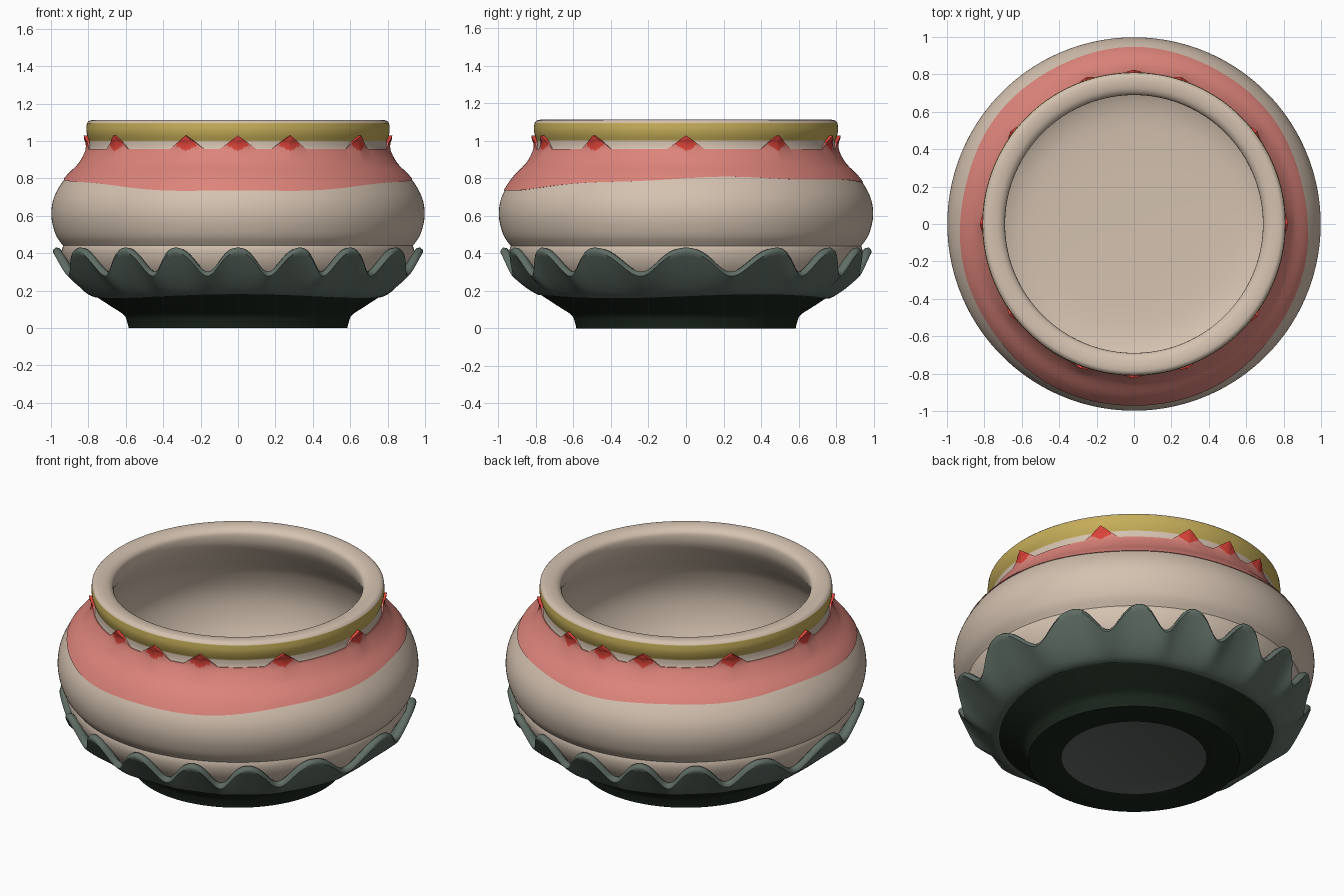
import bpy, bmesh, math

if "Cube" in bpy.data.objects:
    bpy.data.objects.remove(bpy.data.objects["Cube"])

N = 720  # columns around


def material(name, rgb):
    m = bpy.data.materials.new(name)
    m.diffuse_color = (*rgb, 1)
    m.use_nodes = True
    m.node_tree.nodes["Principled BSDF"].inputs["Base Color"].default_value = m.diffuse_color
    return m


CREAM = material("cream", (0.66, 0.54, 0.435))
PINK = material("pink", (0.72, 0.23, 0.195))
RED = material("red", (0.70, 0.055, 0.04))
YELLOW = material("mustard", (0.56, 0.42, 0.10))
SAGE = material("sage_green", (0.115, 0.155, 0.13))
DARK = material("dark_green", (0.010, 0.018, 0.011))
GREY = material("grey", (0.12, 0.135, 0.125))


def smooth(pts, n=5):
    """Catmull-Rom through (r, z) points."""
    out = []
    p = [pts[0]] + list(pts) + [pts[-1]]
    for i in range(1, len(p) - 2):
        for k in range(n):
            t = k / n
            out.append(tuple(0.5 * (2 * b + (c - a) * t + (2 * a - 5 * b + 4 * c - d) * t * t
                                    + (3 * b - a - 3 * c + d) * t ** 3)
                             for a, b, c, d in zip(p[i - 1], p[i], p[i + 1], p[i + 2])))
    return out + [pts[-1]]


def ring_surface(name, rows, ring, mats, rule, cols=N):
    """Rings of (r, z) = ring(row, angle in degrees); rule gives a face's material index."""
    bm = bmesh.new()
    grid = []
    for i in range(rows):
        line = []
        for j in range(cols):
            deg = 360 * j / cols
            r, z = ring(i, deg)
            a = math.radians(deg)
            line.append(bm.verts.new((r * math.cos(a), r * math.sin(a), z)))
        grid.append(line)
    for i in range(rows - 1):
        for j in range(cols):
            k = (j + 1) % cols
            f = bm.faces.new((grid[i][j], grid[i][k], grid[i + 1][k], grid[i + 1][j]))
            f.material_index = rule(i, 360 * (j + 0.5) / cols, f.calc_center_median().z)
    bmesh.ops.remove_doubles(bm, verts=bm.verts, dist=1e-5)
    me = bpy.data.meshes.new(name)
    bm.to_mesh(me)
    bm.free()
    ob = bpy.data.objects.new(name, me)
    bpy.context.collection.objects.link(ob)
    for m in mats:
        me.materials.append(m)
    bpy.ops.object.select_all(action='DESELECT')
    ob.select_set(True)
    bpy.context.view_layer.objects.active = ob
    bpy.ops.object.shade_smooth_by_angle(angle=math.radians(50))
    return ob


# Bowl: base disc, foot, belly, mustard band, rolled rim and inside
belly = smooth([(0.935, 0.44), (0.975, 0.50), (0.998, 0.60), (0.983, 0.70), (0.925, 0.80),
                (0.848, 0.88), (0.802, 0.95), (0.795, 1.0)])
sections = [
    ([(0, 0.008), (0.40, 0.008)], 2),
    ([(0.40, 0.008), (0.42, 0.0), (0.585, 0.0)], 1),
    (smooth([(0.585, 0.0), (0.592, 0.03), (0.61, 0.07), (0.67, 0.11), (0.77, 0.175)]), 1),
    ([(0.77, 0.175), (0.82, 0.23)], 1),
    ([(0.82, 0.23), (0.885, 0.30), (0.945, 0.405), (0.935, 0.44)], 0),
    (belly, 0),
    (smooth([(0.795, 1.0), (0.806, 1.03), (0.811, 1.06), (0.808, 1.095)]), 3),
    (smooth([(0.808, 1.095), (0.79, 1.11), (0.75, 1.112), (0.71, 1.10), (0.69, 1.07), (0.70, 1.0),
             (0.76, 0.90), (0.84, 0.78), (0.885, 0.62), (0.86, 0.45), (0.78, 0.30), (0.66, 0.215),
             (0.45, 0.185), (0, 0.18)]), 0),
]
profile, seg_mat = [sections[0][0][0]], []
for pts, m in sections:
    profile += pts[1:]
    seg_mat += [m] * (len(pts) - 1)
ring_surface("bowl", len(profile), lambda i, d: profile[i],
             [CREAM, DARK, GREY, YELLOW], lambda i, d, z: seg_mat[i], cols=180)


# Pink collar with twelve raised red points
def belly_r(z):
    for (r0, z0), (r1, z1) in zip(belly, belly[1:]):
        if z0 <= z <= z1:
            return r0 + (r1 - r0) * (z - z0) / (z1 - z0)
    return 0.80


TIPS = [0, 37, 72, 90, 108, 143, 180, 216, 250, 270, 290, 323]


def tip_dist(d):
    return min(abs((d - t + 180) % 360 - 180) for t in TIPS)


COLLAR_ROWS = 28


def collar(i, d):
    a = math.radians(d)
    low = 0.778 + 0.022 * math.cos(2 * a) + 0.025 * math.sin(a) + 0.005 * math.sin(7 * a)
    peak = max(0, 1 - tip_dist(d) / 7)
    top = 0.957 + 0.072 * peak
    if i == 0:
        return belly_r(low) - 0.01, low
    if i == COLLAR_ROWS:
        return 0.785, top
    t = (i - 1) / (COLLAR_ROWS - 2)
    z = low + (top - low) * t
    lift = max(0, (z - 0.88) / 0.15)
    return belly_r(z) + 0.005 + 0.02 * peak * lift, z


def collar_rule(i, d, z):
    t = tip_dist(d)
    return 1 if t < 3.8 and z > 0.944 + 0.008 * t else 0


ring_surface("collar", COLLAR_ROWS + 1, collar, [PINK, RED], collar_rule)

# Ruffled sage skirt, waves slightly wider at the two sides
WAVES = [0, 30, 52, 70, 90]


def wave(d):
    q = d % 180
    q = 180 - q if q > 90 else q
    for k in range(4):
        if q <= WAVES[k + 1]:
            u = (q - WAVES[k]) / (WAVES[k + 1] - WAVES[k])
            c = math.cos(2 * math.pi * u)
            return c + 0.22 * (1 - c * c)  # broad crests, narrow dips
    return 1


SKIRT_ROWS = 14
LIP = [(-0.003, 0.014), (-0.016, 0.024), (-0.034, 0.022), (-0.050, 0.006), (-0.085, -0.04)]


def skirt(i, d):
    w = wave(d)
    re, ze = 0.965 + 0.025 * w, 0.342 + 0.064 * w
    z0 = 0.168 + 0.01 * math.sin(math.radians(3 * d))
    r0 = 0.775 + 1.2 * (z0 - 0.168)
    if i == 0:
        return r0 - 0.03, z0
    if i <= SKIRT_ROWS:
        t = (i - 1) / (SKIRT_ROWS - 1)
        return r0 + (re - r0) * t ** 0.85, z0 + (ze - z0) * t ** 1.2
    dr, dz = LIP[i - SKIRT_ROWS - 1]
    return re + dr, ze + dz


ring_surface("ruffled_skirt", SKIRT_ROWS + 1 + len(LIP), skirt, [SAGE], lambda i, d, z: 0)
